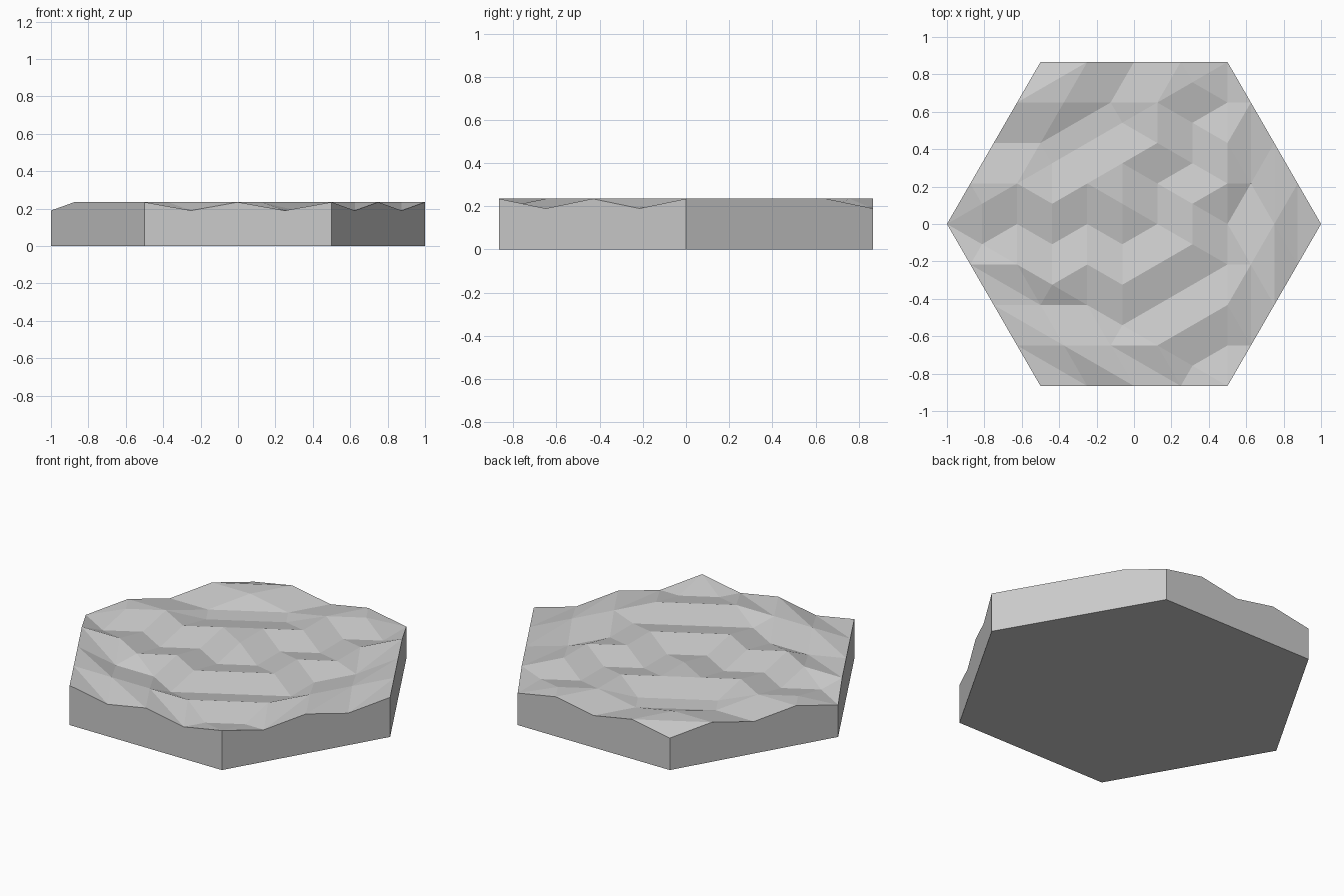
import bpy, bmesh
from math import sqrt, cos, sin, radians
from mathutils import Vector

if "Cube" in bpy.data.objects:
    bpy.data.objects.remove(bpy.data.objects["Cube"])

HEIGHT = {"H": 0.235, "L": 0.19}
ROW = sqrt(3) / 16          # vertical lattice step

bm = bmesh.new()
verts = {}


def key(p):
    return round(p.x * 16), round(p.y / ROW)


def vert(p, level="L"):
    """Shared lattice vertex at plan position p."""
    k = key(p)
    if k not in verts:
        verts[k] = bm.verts.new((p.x, p.y, HEIGHT[level]))
    return verts[k]


def corner(deg):
    return Vector((cos(radians(deg)), sin(radians(deg))))


def lattice(tip, a, b, n, k, i):
    """Point i of row k, rows counted from the tip of a triangle."""
    return tip + (a - tip) * ((k - i) / n) + (b - tip) * (i / n)


def patch(tip, a, b, rows, n):
    """Triangulated wave patch; edges already split elsewhere get their midpoint."""
    for k, row in enumerate(rows):
        for i, level in enumerate(row):
            vert(lattice(tip, a, b, n, k, i), level)
    for k in range(n):
        for i in range(k + 1):
            p = lattice(tip, a, b, n, k, i)
            q = lattice(tip, a, b, n, k + 1, i)
            r = lattice(tip, a, b, n, k + 1, i + 1)
            mid = verts.get(key((q + r) / 2)) if n == 4 and k == 3 else None
            if mid:
                bm.faces.new((vert(p), vert(q), mid))
                bm.faces.new((vert(p), mid, vert(r)))
            else:
                bm.faces.new((vert(p), vert(q), vert(r)))
            if i < k:
                s = lattice(tip, a, b, n, k, i + 1)
                bm.faces.new((vert(p), vert(r), vert(s)))


# Central wave triangle, crest (H) and trough (L) rows
patch(corner(300), corner(180), corner(60),
      ["H", "LL", "HHH", "LLLL", "LHHHL", "HHLLHH",
       "HLLHLLH", "LLHHHHLL", "LHHLLLHHL"], 8)

# Three outer wave triangles
patch(corner(120), corner(180), corner(60), ["L", "HH", "LHL", "HLLH"], 4)
for tip, a in ((240, 180), (0, 60)):
    patch(corner(tip), corner(a), corner(300), ["H", "HL", "HHH", "HLHL"], 4)

# Straight sides and flat base
rim = [e for e in bm.edges if e.is_boundary]
ext = bmesh.ops.extrude_edge_only(bm, edges=rim)["geom"]
for v in ext:
    if isinstance(v, bmesh.types.BMVert):
        v.co.z = 0
bmesh.ops.contextual_create(bm, geom=[e for e in bm.edges if e.is_boundary])
bmesh.ops.recalc_face_normals(bm, faces=bm.faces)

mesh = bpy.data.meshes.new("water_tile")
bm.to_mesh(mesh)
bm.free()
tile = bpy.data.objects.new("water_tile", mesh)
bpy.context.collection.objects.link(tile)
